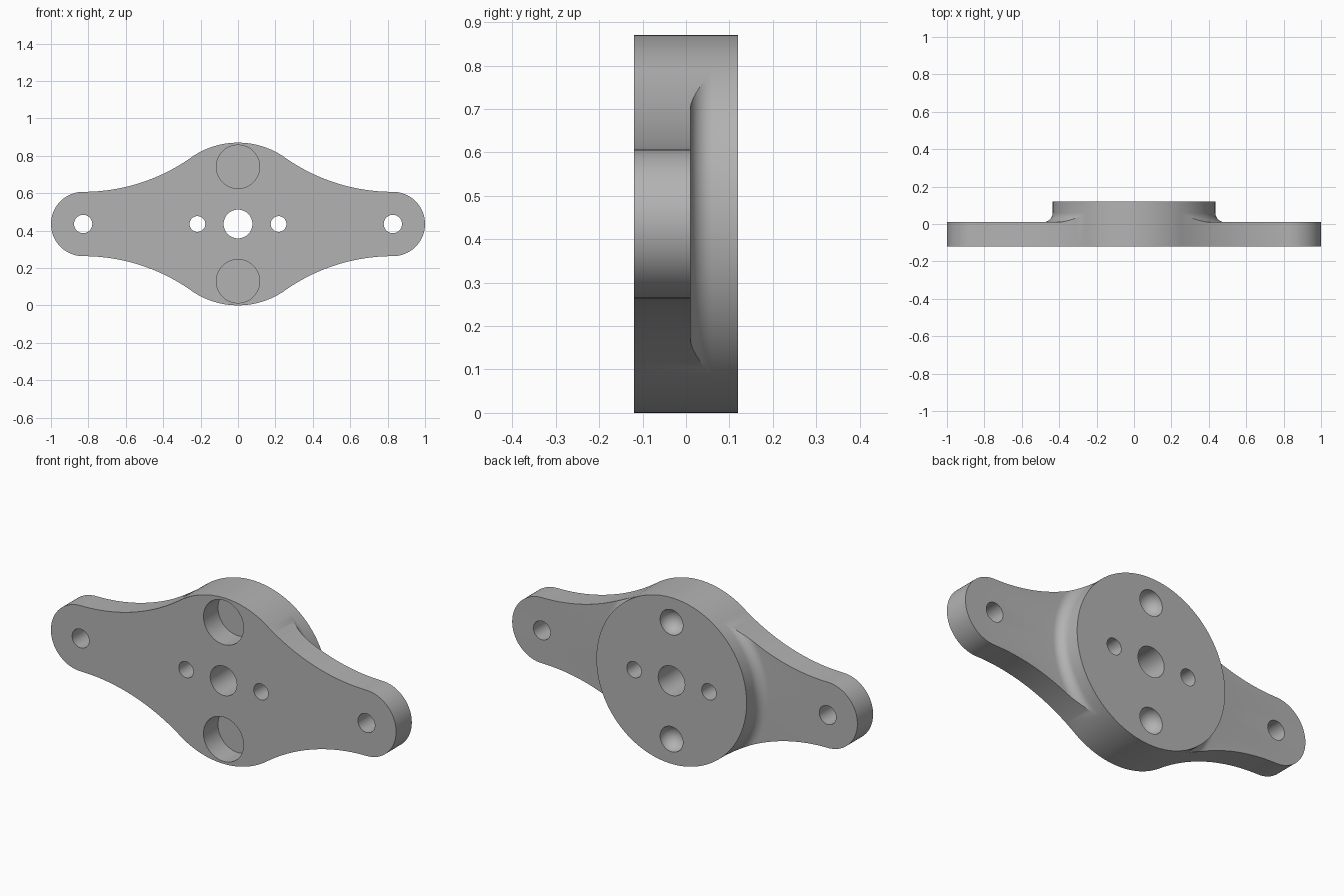
import bpy, bmesh, math
from mathutils import Matrix

cube = bpy.data.objects.get("Cube")
if cube:
    bpy.data.objects.remove(cube, do_unlink=True)

MID = 0.435                                # height of the centre axis
BOSS, ARM, REACH = 0.435, 0.172, 0.828     # boss radius, arm end radius, arm hole distance
FRONT, STEP, BACK = -0.12, 0.01, 0.12      # depth levels
FILLET = 0.05
FOOT = BOSS + FILLET

metal = bpy.data.materials.new("grey metal")
metal.use_nodes = True
colour = (0.45, 0.45, 0.45, 1)
metal.diffuse_color = colour
metal.node_tree.nodes["Principled BSDF"].inputs["Base Color"].default_value = colour


def arc(cx, cz, r, start, end, n):
    angles = [start + (end - start) * i / n for i in range(n + 1)]
    return [(cx + r * math.cos(a), cz + r * math.sin(a)) for a in angles]


# Outline quadrant: rounded arm end, tangent concave flank, boss rim
flank = (REACH**2 + ARM**2 - BOSS**2) / (2 * (BOSS - ARM))
sweep = math.atan2(REACH, ARM + flank)
right = math.pi / 2
quarter = arc(REACH, 0, ARM, 0, right, 20)
quarter += arc(REACH, ARM + flank, flank, -right, -right - sweep, 40)[1:]
quarter += arc(0, 0, BOSS, right - sweep, right, 16)[1:]
half = quarter + [(-x, z) for x, z in reversed(quarter[:-1])]
outline = half[:-1] + [(-x, -z) for x, z in half[:-1]]


def fillet_depth(r):
    if r >= FOOT:
        return STEP
    return STEP + FILLET - math.sqrt(max(0, FILLET**2 - (FOOT - r)**2))


# Body: each outline point carries a section from boss rim, down the fillet, to the front
bm = bmesh.new()
rows = []
for x, z in outline:
    edge = max(BOSS, math.hypot(x, z))
    ux, uz = x / math.hypot(x, z), z / math.hypot(x, z)
    section = [(BOSS, BACK)]
    for i in range(9):
        r = min(edge, FOOT - FILLET * math.cos(right * i / 8))
        section.append((r, fillet_depth(r)))
    section += [(edge, fillet_depth(edge)), (edge, FRONT)]
    rows.append([bm.verts.new((r * ux, y, MID + r * uz)) for r, y in section])
for a, b in zip(rows, rows[1:] + rows[:1]):
    for i in range(len(a) - 1):
        bm.faces.new((a[i], a[i + 1], b[i + 1], b[i]))
bm.faces.new([row[0] for row in rows])
bm.faces.new([row[-1] for row in rows])
bmesh.ops.remove_doubles(bm, verts=bm.verts, dist=0.00005)
bmesh.ops.recalc_face_normals(bm, faces=bm.faces)
mesh = bpy.data.meshes.new("flange_body")
bm.to_mesh(mesh)
bm.free()
body = bpy.data.objects.new("flange_body", mesh)
bpy.context.collection.objects.link(body)
mesh.materials.append(metal)


# Hole cutters: cylinders along the depth axis and round dimples
def hole(bm, x, z, r, y0, y1):
    place = Matrix.Translation((x, (y0 + y1) / 2, MID + z)) @ Matrix.Rotation(right, 4, 'X')
    bmesh.ops.create_cone(bm, cap_ends=True, segments=48, radius1=r, radius2=r,
                          depth=y1 - y0, matrix=place)


bm = bmesh.new()
hole(bm, 0, 0, 0.077, -0.3, 0.3)
for s in (-1, 1):
    hole(bm, s * 0.217, 0, 0.042, -0.3, 0.3)
    hole(bm, s * REACH, 0, 0.049, -0.3, 0.3)
    hole(bm, 0, s * 0.306, 0.116, -0.3, 0)
    place = Matrix.Translation((0, BACK, MID + s * 0.306)) @ Matrix.Rotation(right, 4, 'X')
    bmesh.ops.create_uvsphere(bm, u_segments=40, v_segments=24, radius=0.066, matrix=place)
bmesh.ops.recalc_face_normals(bm, faces=bm.faces)
cut_mesh = bpy.data.meshes.new("hole_cutter")
bm.to_mesh(cut_mesh)
bm.free()
cut_mesh.materials.append(metal)
cutter = bpy.data.objects.new("hole_cutter", cut_mesh)
bpy.context.collection.objects.link(cutter)
cutter.hide_render = True

drill = body.modifiers.new("holes", 'BOOLEAN')
drill.operation = 'DIFFERENCE'
drill.solver = 'EXACT'
drill.object = cutter
bpy.context.view_layer.objects.active = body
body.select_set(True)
bpy.ops.object.modifier_apply(modifier=drill.name)
bpy.data.objects.remove(cutter, do_unlink=True)
bpy.ops.object.shade_smooth_by_angle(angle=math.radians(25))
